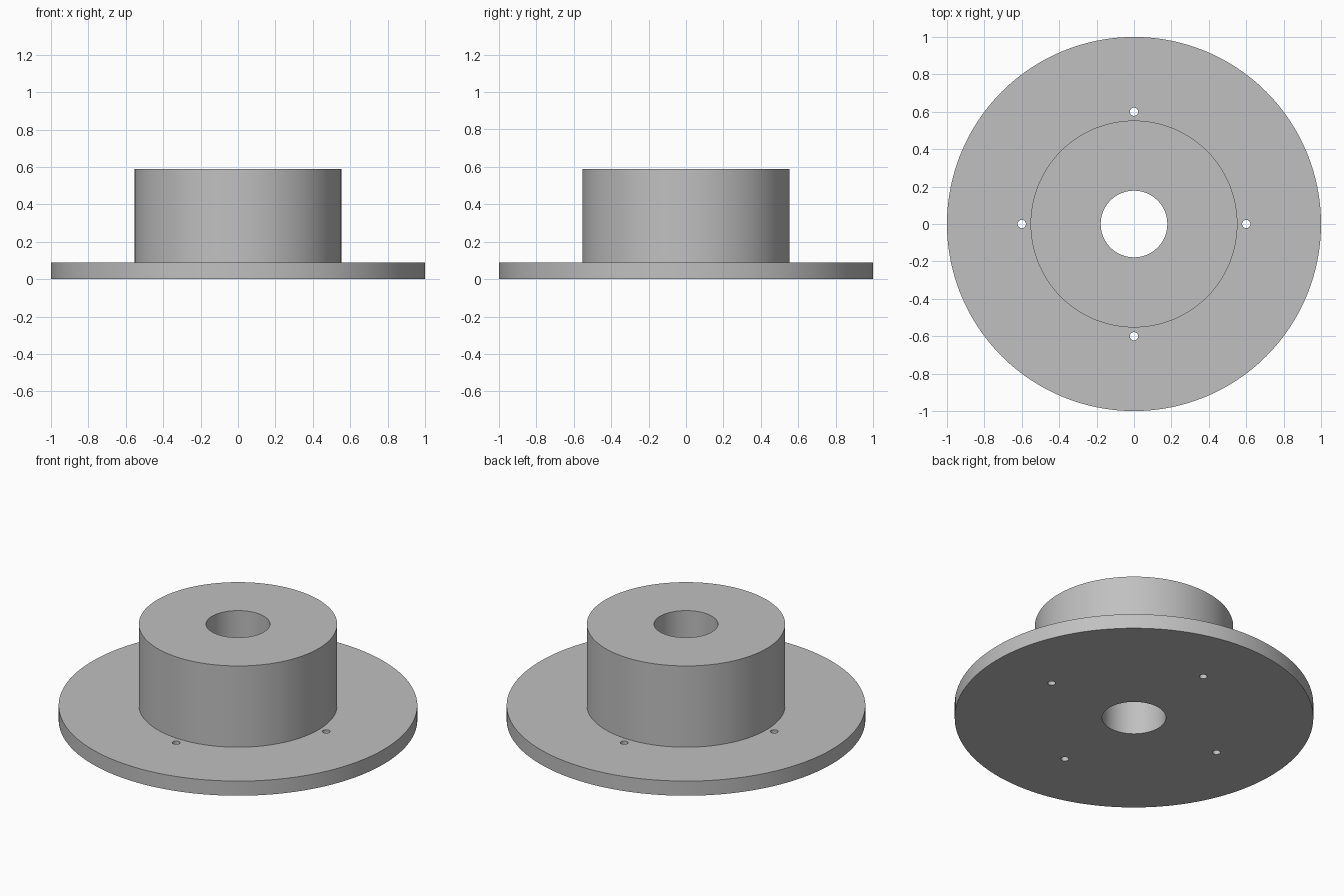
import bpy, bmesh
from math import pi, cos, sin, radians

cube = bpy.data.objects.get("Cube")
if cube:
    bpy.data.objects.remove(cube, do_unlink=True)

SEGMENTS = 128
BORE_R, HUB_R, FLANGE_R = 0.178, 0.553, 1.0
FLANGE_TOP, HUB_TOP = 0.09, 0.59
BOLT_CIRCLE, BOLT_R = 0.6, 0.022

# Plain grey metal
GREY = (0.53, 0.53, 0.53, 1)
metal = bpy.data.materials.new("grey_metal")
metal.use_nodes = True
metal.diffuse_color = GREY
metal.node_tree.nodes["Principled BSDF"].inputs["Base Color"].default_value = GREY


def add_object(name, bm):
    bmesh.ops.recalc_face_normals(bm, faces=bm.faces)
    mesh = bpy.data.meshes.new(name)
    bm.to_mesh(mesh)
    bm.free()
    mesh.materials.append(metal)
    obj = bpy.data.objects.new(name, mesh)
    bpy.context.collection.objects.link(obj)
    return obj


def lathe(name, profile):
    """Turn a closed (radius, height) outline around the z axis."""
    bm = bmesh.new()
    rings = []
    for i in range(SEGMENTS):
        a = 2 * pi * i / SEGMENTS
        rings.append([bm.verts.new((r * cos(a), r * sin(a), z)) for r, z in profile])
    n = len(profile)
    for i, ring in enumerate(rings):
        after = rings[(i + 1) % SEGMENTS]
        for j in range(n):
            k = (j + 1) % n
            bm.faces.new((ring[j], after[j], after[k], ring[k]))
    return add_object(name, bm)


# Flange and hub turned as one body with a through bore
body = lathe("flanged_hub", [
    (BORE_R, 0), (FLANGE_R, 0), (FLANGE_R, FLANGE_TOP),
    (HUB_R, FLANGE_TOP), (HUB_R, HUB_TOP), (BORE_R, HUB_TOP)])

# Four bolt holes drilled through the flange
bm = bmesh.new()
for i in range(4):
    a = i * pi / 2
    drill = bmesh.ops.create_cone(bm, cap_ends=True, segments=32,
                                  radius1=BOLT_R, radius2=BOLT_R, depth=0.4)
    bmesh.ops.translate(bm, verts=drill["verts"],
                        vec=(BOLT_CIRCLE * cos(a), BOLT_CIRCLE * sin(a), 0))
drills = add_object("bolt_hole_cutter", bm)
drills.hide_render = True
drills.hide_set(True)

cut = body.modifiers.new("bolt_holes", "BOOLEAN")
cut.operation = "DIFFERENCE"
cut.solver = "EXACT"
cut.object = drills

# Apply the cut, then smooth the round walls and keep the rims sharp
bpy.ops.object.select_all(action="DESELECT")
bpy.context.view_layer.objects.active = body
body.select_set(True)
bpy.ops.object.modifier_apply(modifier=cut.name)
bpy.data.objects.remove(drills, do_unlink=True)
bpy.ops.object.shade_smooth_by_angle(angle=radians(30))
